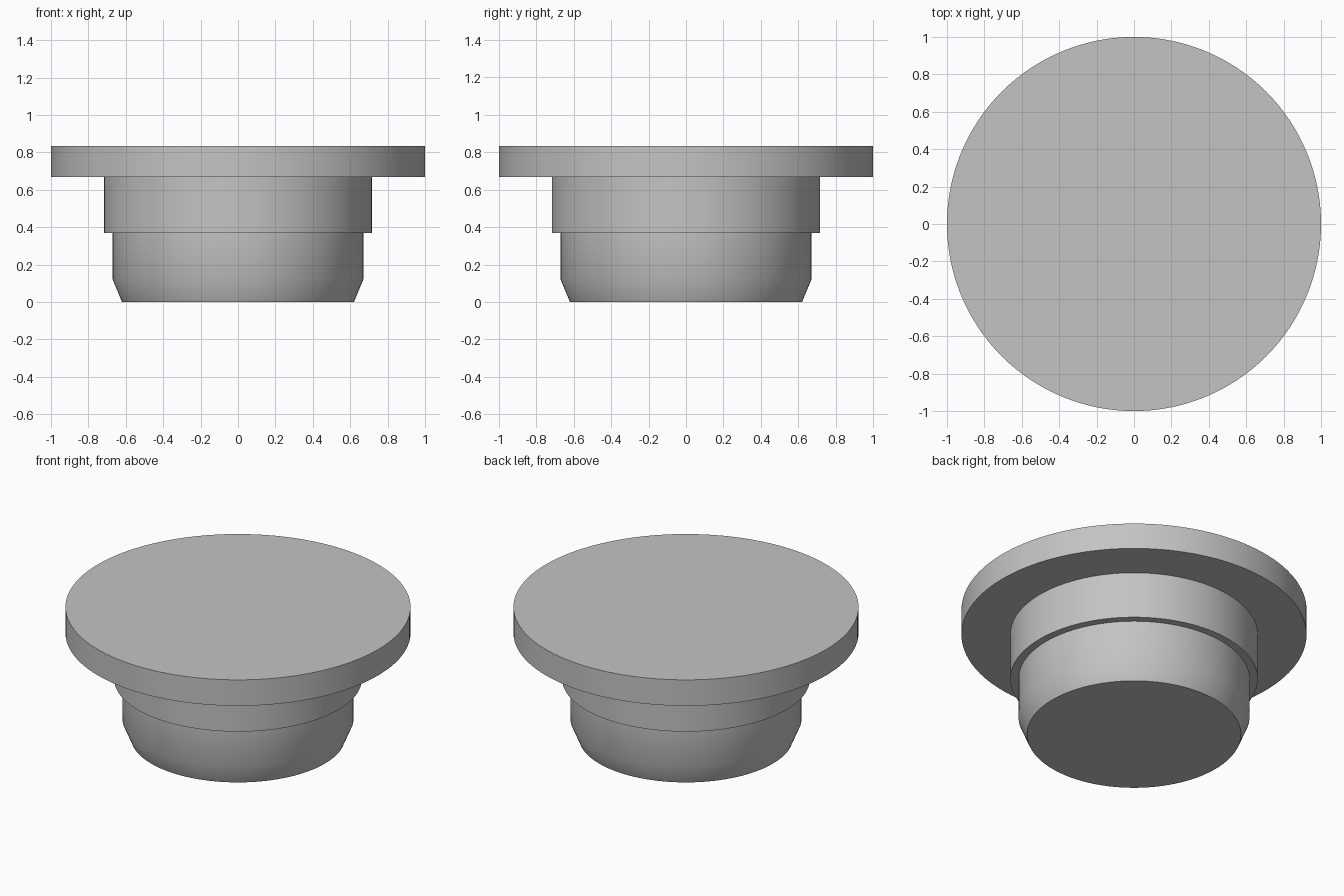
import bpy
import bmesh
from math import radians, sin, cos, tau

SEGMENTS = 128

cube = bpy.data.objects.get("Cube")
if cube:
    bpy.data.objects.remove(cube, do_unlink=True)

# Single plain grey material
grey = bpy.data.materials.new("plain_grey")
grey.use_nodes = True
colour = (0.55, 0.55, 0.55, 1)
grey.diffuse_color = colour
grey.node_tree.nodes["Principled BSDF"].inputs["Base Color"].default_value = colour


def lathe(name, profile):
    """Turn a (radius, height) profile around z and close both ends."""
    bm = bmesh.new()
    rings = [[bm.verts.new((r * cos(tau * i / SEGMENTS), r * sin(tau * i / SEGMENTS), z))
              for i in range(SEGMENTS)] for r, z in profile]
    for low, high in zip(rings, rings[1:]):
        for i in range(SEGMENTS):
            j = (i + 1) % SEGMENTS
            bm.faces.new((low[i], low[j], high[j], high[i]))
    bm.faces.new(rings[0][::-1])
    bm.faces.new(rings[-1])
    mesh = bpy.data.meshes.new(name)
    bm.to_mesh(mesh)
    bm.free()
    mesh.materials.append(grey)
    obj = bpy.data.objects.new(name, mesh)
    bpy.context.collection.objects.link(obj)
    bpy.ops.object.select_all(action="DESELECT")
    obj.select_set(True)
    bpy.context.view_layer.objects.active = obj
    bpy.ops.object.shade_smooth_by_angle(angle=radians(30))
    return obj


# Stepped plug: tapered nose, lower barrel, wider collar, broad flat cap
lathe("stepped_plug", [
    (0.62, 0), (0.67, 0.12), (0.67, 0.37),
    (0.717, 0.37), (0.717, 0.667),
    (1, 0.667), (1, 0.833),
])
